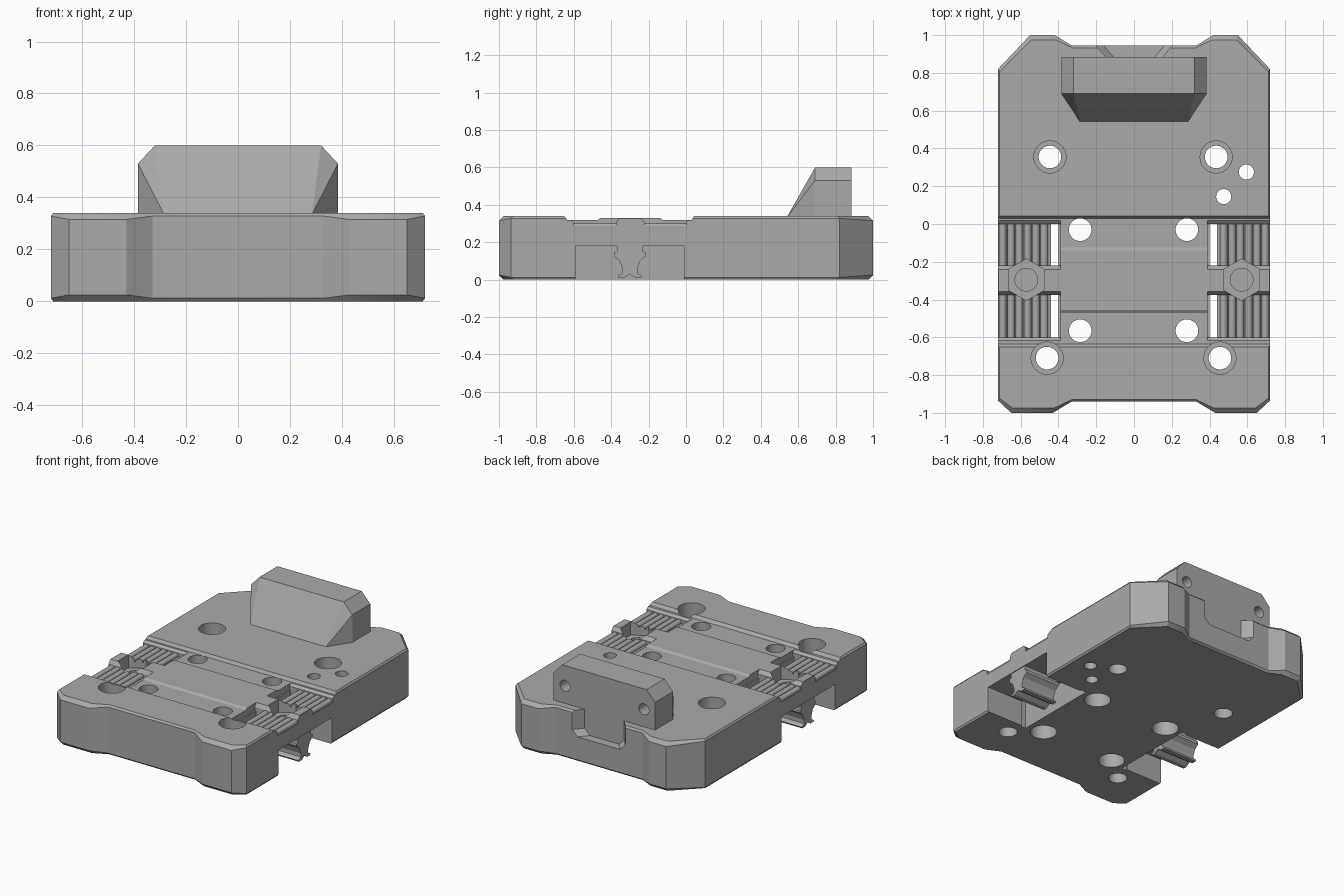
import bpy, bmesh, math
from mathutils import Matrix, Vector

if "Cube" in bpy.data.objects:
    bpy.data.objects.remove(bpy.data.objects["Cube"])

grey = bpy.data.materials.new("grey plastic")
grey.use_nodes = True
COLOUR = (0.4, 0.4, 0.4, 1)
grey.diffuse_color = COLOUR
grey.node_tree.nodes["Principled BSDF"].inputs["Base Color"].default_value = COLOUR


def finish(name, bm):
    bmesh.ops.recalc_face_normals(bm, faces=bm.faces)
    mesh = bpy.data.meshes.new(name)
    bm.to_mesh(mesh)
    bm.free()
    ob = bpy.data.objects.new(name, mesh)
    bpy.context.collection.objects.link(ob)
    mesh.materials.append(grey)
    return ob


def loft(name, loops):
    bm = bmesh.new()
    rings = [[bm.verts.new(p) for p in loop] for loop in loops]
    n = len(rings[0])
    for a, b in zip(rings, rings[1:]):
        for i in range(n):
            j = (i + 1) % n
            bm.faces.new((a[i], a[j], b[j], b[i]))
    bm.faces.new(rings[0])
    bm.faces.new(rings[-1])
    bmesh.ops.triangulate(bm, faces=[f for f in bm.faces if len(f.verts) == 4])
    return finish(name, bm)


def along_x(name, profile, x0, x1):
    """Extrude a (y, z) profile between two x positions."""
    return loft(name, [[(x, y, z) for y, z in profile] for x in (x0, x1)])


def box(name, x0, x1, y0, y1, z0, z1):
    return along_x(name, [(y0, z0), (y1, z0), (y1, z1), (y0, z1)], x0, x1)


def hull(name, points):
    bm = bmesh.new()
    for p in points:
        bm.verts.new(p)
    bmesh.ops.convex_hull(bm, input=bm.verts)
    bmesh.ops.dissolve_limit(bm, angle_limit=0.01, verts=bm.verts, edges=bm.edges)
    return finish(name, bm)


def rod(name, start, end, r, segs=32):
    a, b = Vector(start), Vector(end)
    turn = (b - a).to_track_quat("Z", "Y").to_matrix().to_4x4()
    bm = bmesh.new()
    bmesh.ops.create_cone(bm, cap_ends=True, segments=segs, radius1=r, radius2=r,
                          depth=(b - a).length,
                          matrix=Matrix.Translation((a + b) / 2) @ turn)
    return finish(name, bm)


def cut(target, cutter, keep=False):
    mod = target.modifiers.new("cut", "BOOLEAN")
    mod.operation = "DIFFERENCE"
    mod.solver = "EXACT"
    mod.object = cutter
    bpy.context.view_layer.objects.active = target
    bpy.ops.object.modifier_apply(modifier=mod.name)
    if not keep:
        bpy.data.objects.remove(cutter)


def smooth(ob):
    bpy.ops.object.select_all(action="DESELECT")
    ob.select_set(True)
    bpy.context.view_layer.objects.active = ob
    bpy.ops.object.shade_smooth_by_angle(angle=math.radians(25))


# Base plate: outline with waisted ends and chamfered rims
right_half = [(0.33, -0.94), (0.43, -1), (0.65, -1), (0.72, -0.935),
              (0.72, 0.82), (0.55, 1), (0.42, 1), (0.33, 0.945)]
outline = right_half + [(-x, y) for x, y in reversed(right_half)]


def rim(inset, top):
    loop = []
    for x, y in outline:
        c = 0.025 if abs(y) == 1 else 0.012
        if inset:
            loop.append((x * 0.988, y - math.copysign(c, y), 0.34 if top else 0))
        else:
            loop.append((x, y, 0.34 - c if top else c))
    return loop


base = loft("base_plate", [rim(True, False), rim(False, False),
                           rim(False, True), rim(True, True)])

# Shallow crosswise channel with a low raised centre
cut(base, along_x("channel", [(-0.66, 0.35), (-0.635, 0.32), (-0.47, 0.32),
                              (-0.455, 0.33), (-0.14, 0.33), (-0.125, 0.32),
                              (0.03, 0.32), (0.05, 0.35)], -0.8, 0.8))

# Side stations: pockets, openings, ribs and clips
for s, side in ((1, "left"), (-1, "right")):
    ribs = []
    for y0, y1, outer in ((-0.6, -0.375, -1), (-0.22, 0, 1)):
        lo = (0.035, 0.02) if outer < 0 else (0.025, 0.035)
        cut(base, along_x("pocket", [(y0, 0.28), (y1, 0.28), (y1, 0.305),
                                     (y1 + lo[1], 0.335), (y1 + lo[1], 0.4),
                                     (y0 - lo[0], 0.4), (y0 - lo[0], 0.335),
                                     (y0, 0.305)], s * 0.39, s * 0.8))
        cut(base, box("slot", s * 0.4, s * 0.44, y0, y1, -0.1, 0.5))
        for i in range(6):
            x = s * (0.475 + i * 0.044)
            ribs.append(rod(side + "_grip_rib", (x, y0, 0.283), (x, y1, 0.283), 0.02, 16))
    cut(base, box("under_opening", s * 0.4, s * 0.8, -0.59, -0.01, -0.1, 0.18))

    # Hexagonal nut seat with a screw hole in its floor
    seat = rod("seat", (s * 0.57, -0.295, 0.24), (s * 0.57, -0.295, 0.5), 0.11, 6)
    for rib in ribs:
        if abs(abs(rib.data.vertices[0].co.x) - 0.57) < 0.12:
            cut(rib, seat, keep=True)
        smooth(rib)
    cut(base, seat)
    cut(base, rod("screw", (s * 0.57, -0.295, 0.19), (s * 0.57, -0.295, 0.5), 0.06))

    # Waisted clip hanging below the bridge
    half = [(0.06, 0.01), (0.065, 0.02), (0.04, 0.035), (0.04, 0.06),
            (0.055, 0.1), (0.085, 0.125), (0.085, 0.145), (0.07, 0.15), (0.07, 0.182)]
    clip = [(-0.3 + y, z) for y, z in half] + [(-0.3 - y, z) for y, z in reversed(half)]
    clip.append((-0.33, 0.01))
    clip.append((-0.3, 0.03))
    clip.append((-0.27, 0.01))
    along_x(side + "_clip", clip, s * 0.45, s * 0.715)

# Mounting holes: x, y, radius, counterbore direction
holes = [(-0.445, 0.355, 0.06, 1), (0.435, 0.355, 0.06, 1),
         (-0.46, -0.71, 0.06, 1), (0.455, -0.71, 0.06, 1),
         (-0.285, -0.03, 0.06, -1), (0.28, -0.03, 0.06, -1),
         (-0.285, -0.565, 0.06, -1), (0.28, -0.565, 0.06, -1),
         (0.595, 0.275, 0.04, 0), (0.475, 0.145, 0.04, 0)]
for x, y, r, side in holes:
    cut(base, rod("hole", (x, y, -0.1), (x, y, 0.5), r))
    if side:
        z = 0.5 if side > 0 else -0.1
        cut(base, rod("counterbore", (x, y, 0.17), (x, y, z), 0.085))

# Flared notch in the back rim
cut(base, hull("notch", [(sx * (w + d), y, z) for sx in (1, -1)
                         for y, d in ((0.885, 0), (1.0, 0.1))
                         for z, w in ((0.17, 0.11), (0.21, 0.15), (0.4, 0.15))]))
smooth(base)

# Stop block with sloped front and clipped corners
points = []
for sx in (1, -1):
    points += [(sx * 0.285, 0.54, 0.335)]
    for y in (0.69, 0.885):
        points += [(sx * 0.32, y, 0.6), (sx * 0.385, y, 0.53), (sx * 0.385, y, 0.335)]
block = hull("stop_block", points)
for s in (1, -1):
    cut(block, rod("block_hole", (s * 0.3, 0.74, 0.46), (s * 0.3, 1, 0.46), 0.038))
smooth(block)
